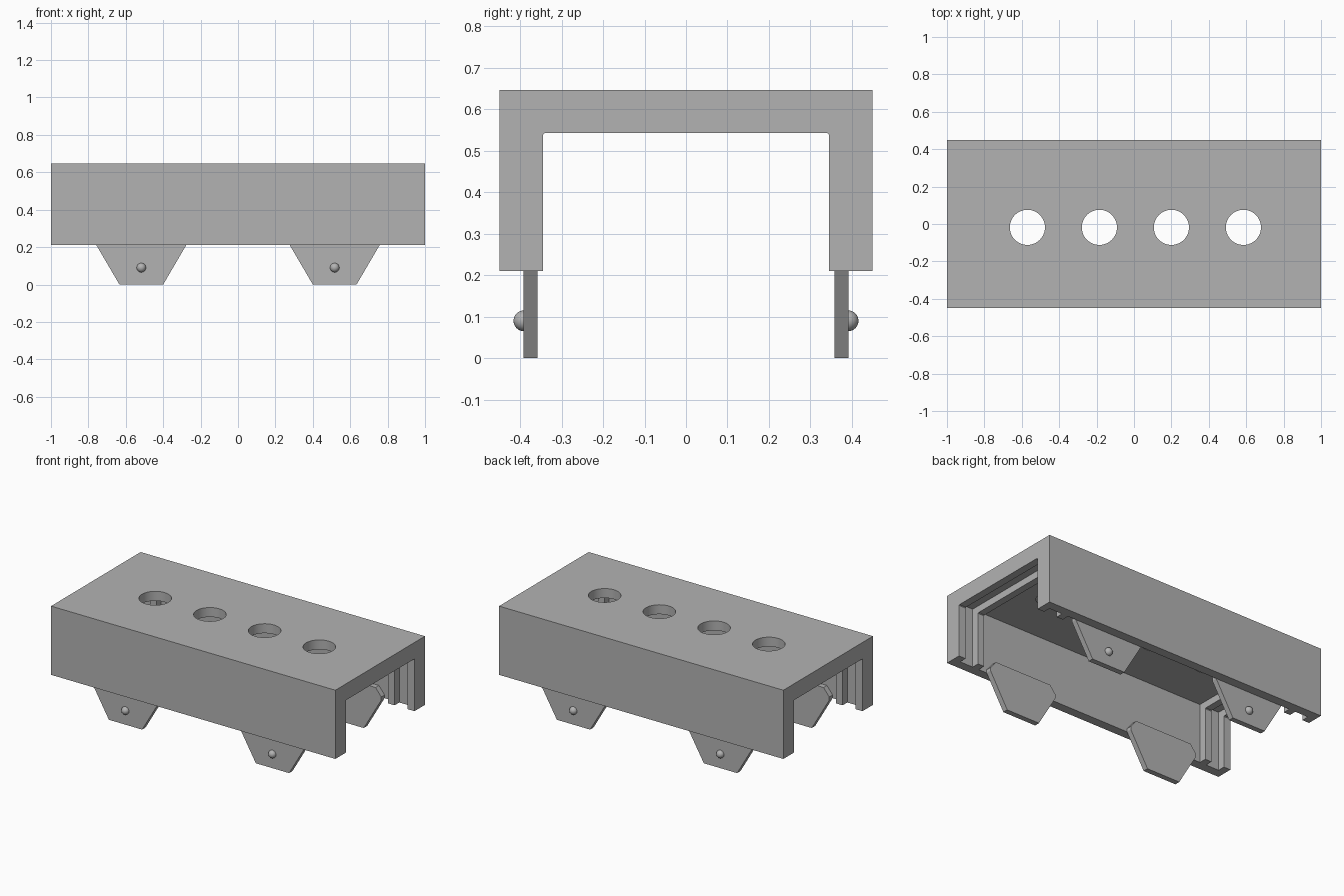
import bpy
import bmesh
from mathutils import Vector

cube = bpy.data.objects.get("Cube")
if cube:
    bpy.data.objects.remove(cube)

grey = bpy.data.materials.new("plain_grey")
grey.use_nodes = True
colour = (0.45, 0.45, 0.45, 1)
grey.diffuse_color = colour
grey.node_tree.nodes["Principled BSDF"].inputs["Base Color"].default_value = colour

HALF_WIDTH, TOP, RIM = 0.45, 0.647, 0.21
WALL_IN, CEILING = 0.392, 0.587        # inside of the thin shell
RIB_IN, RIB_CEILING = 0.345, 0.543     # inside of the thicker ribs


def prism(name, outline, offset):
    """Extrude a closed 3D outline along an offset into a solid."""
    bm = bmesh.new()
    face = bm.faces.new([bm.verts.new(p) for p in outline])
    grown = bmesh.ops.extrude_face_region(bm, geom=[face])["geom"]
    bmesh.ops.translate(bm, vec=Vector(offset),
                        verts=[v for v in grown if isinstance(v, bmesh.types.BMVert)])
    bmesh.ops.recalc_face_normals(bm, faces=bm.faces)
    mesh = bpy.data.meshes.new(name)
    bm.to_mesh(mesh)
    bm.free()
    obj = bpy.data.objects.new(name, mesh)
    bpy.context.collection.objects.link(obj)
    mesh.materials.append(grey)
    return obj


def channel(name, x0, x1, outer, top, inner, ceiling, corner=0.0):
    """Upside-down U section running along x."""
    half = [(outer, top), (outer, RIM), (inner, RIM),
            (inner, ceiling - corner), (inner - corner, ceiling)]
    if not corner:
        half.pop()
    section = half + [(-y, z) for y, z in reversed(half)]
    return prism(name, [(x0, y, z) for y, z in section], (x1 - x0, 0, 0))


# Thin outer shell
shell = channel("shell", -1, 1, HALF_WIDTH, TOP, WALL_IN, CEILING)

# Row of round holes through the top
for i in range(4):
    bpy.ops.mesh.primitive_cylinder_add(vertices=48, radius=0.094, depth=0.4,
                                        location=(-0.57 + 0.385 * i, -0.018, TOP))
    cutter = bpy.context.object
    cutter.name = "hole_cutter"
    cutter.hide_render = True
    cutter.data.materials.append(grey)
    cut = shell.modifiers.new("hole", 'BOOLEAN')
    cut.operation = 'DIFFERENCE'
    cut.solver = 'EXACT'
    cut.object = cutter
    bpy.context.view_layer.objects.active = shell
    bpy.ops.object.modifier_apply(modifier=cut.name)
    bpy.data.objects.remove(cutter)
bpy.ops.object.select_all(action='DESELECT')
shell.select_set(True)
bpy.context.view_layer.objects.active = shell
bpy.ops.object.shade_smooth_by_angle()

# Two inner ribs at each end
for side, end in ((1, "left"), (-1, "right")):
    for part, x0, x1 in (("end_rib", 0.952, 1), ("inner_rib", 0.815, 0.86)):
        channel(f"{end}_{part}", side * x0, side * x1,
                WALL_IN, CEILING, RIB_IN, RIB_CEILING, 0.004)

# Clip feet with a round bump on the outer face
foot_half = [(0.117, 0), (0.24, 0.21), (0.24, 0.23), (0.2, 0.28)]
foot_outline = foot_half + [(-x, z) for x, z in reversed(foot_half)]
for sx, end in ((1, "left"), (-1, "right")):
    for sy, face in ((-1, "front"), (1, "back")):
        cx = sx * 0.517
        prism(f"{face}_{end}_foot",
              [(cx + x, sy * 0.358, z) for x, z in foot_outline],
              (0, sy * 0.034, 0))
        bpy.ops.mesh.primitive_uv_sphere_add(segments=24, ring_count=12, radius=0.025,
                                             location=(cx, sy * 0.391, 0.09))
        bump = bpy.context.object
        bump.name = f"{face}_{end}_bump"
        bump.data.materials.append(grey)
        bpy.ops.object.shade_smooth()
